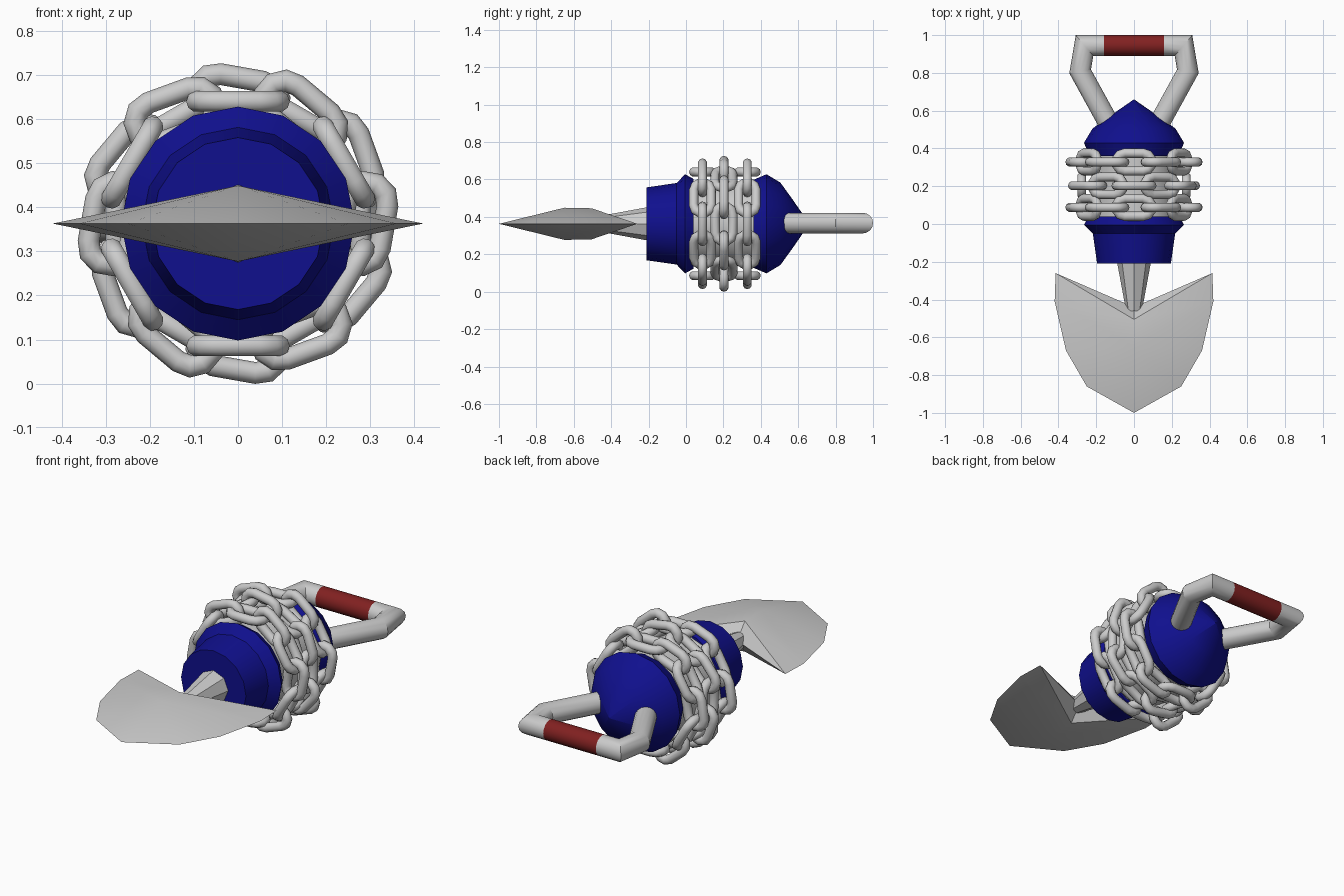
import bpy, bmesh
from math import sin, cos, pi, radians
from mathutils import Matrix, Vector

if "Cube" in bpy.data.objects:
    bpy.data.objects.remove(bpy.data.objects["Cube"])

ZC = 0.363  # height of the long axis

blue = bpy.data.materials.new("blue_paint")
blue.diffuse_color = (0.005, 0.005, 0.27, 1)
blue.use_nodes = True
blue.node_tree.nodes["Principled BSDF"].inputs["Base Color"].default_value = blue.diffuse_color
red = bpy.data.materials.new("red_paint")
red.diffuse_color = (0.22, 0.015, 0.015, 1)
red.use_nodes = True
red.node_tree.nodes["Principled BSDF"].inputs["Base Color"].default_value = red.diffuse_color


def finish(bm, name, mat=None, angle=30):
    bmesh.ops.recalc_face_normals(bm, faces=bm.faces[:])
    me = bpy.data.meshes.new(name)
    bm.to_mesh(me)
    bm.free()
    if mat:
        me.materials.append(mat)
    ob = bpy.data.objects.new(name, me)
    bpy.context.collection.objects.link(ob)
    bpy.ops.object.select_all(action='DESELECT')
    ob.select_set(True)
    bpy.context.view_layer.objects.active = ob
    bpy.ops.object.shade_smooth_by_angle(angle=radians(angle))
    return ob


def skin(bm, rings, closed=False):
    n = len(rings[0])
    for i in range(len(rings) if closed else len(rings) - 1):
        a, b = rings[i], rings[(i + 1) % len(rings)]
        for k in range(n):
            bm.faces.new((a[k], a[(k + 1) % n], b[(k + 1) % n], b[k]))
    if not closed:
        bm.faces.new(rings[0])
        bm.faces.new(rings[-1])


def tube(bm, path, r, sides, closed=False):
    """Round tube with mitred corners along a path in the XY plane."""
    pts = [Vector(p) for p in path]
    rings = []
    for i, p in enumerate(pts):
        d_in = (p - pts[i - 1]).normalized() if closed or i else None
        last = i == len(pts) - 1
        d_out = None if last and not closed else (pts[(i + 1) % len(pts)] - p).normalized()
        d_in, d_out = d_in or d_out, d_out or d_in
        t = (d_in + d_out).normalized()
        side = Vector((-t.y, t.x)) / t.dot(d_in)
        rings.append([bm.verts.new((p.x + side.x * r * cos(a), p.y + side.y * r * cos(a), r * sin(a)))
                      for a in (2 * pi * k / sides for k in range(sides))])
    skin(bm, rings, closed)


def lathe(name, profile, sides, mat=None, angle=30):
    """Solid of revolution round the y axis from (y, radius) pairs."""
    bm = bmesh.new()
    rings = [[bm.verts.new((r * sin(a), y, ZC + r * cos(a)))
              for a in (2 * pi * k / sides for k in range(sides))] for y, r in profile]
    skin(bm, rings)
    bmesh.ops.remove_doubles(bm, verts=bm.verts[:], dist=1e-4)
    return finish(bm, name, mat, angle)


# Body: front collar, core under the chains, domed back
lathe("front_collar", [(-0.21, 0.195), (-0.05, 0.218), (-0.005, 0.265), (0.04, 0.24)], 16, blue)
lathe("core", [(0.035, 0.225), (0.375, 0.225)], 16)
lathe("rear_dome", [(0.36, 0.235), (0.43, 0.265), (0.505, 0.22), (0.57, 0.13), (0.66, 0.0001)],
      16, blue, 45)

# Tapered stem between body and blade
lathe("stem", [(-0.2, 0.09), (-0.46, 0.042)], 8)

# Blade: flat rim with a ridge above and below
bm = bmesh.new()
half = [(0.25, -0.86), (0.36, -0.67), (0.42, -0.41), (0.415, -0.26)]
tip = bm.verts.new((0, -1, ZC))
notch = bm.verts.new((0, -0.44, ZC))
rims = [[bm.verts.new((s * x, y, ZC)) for x, y in half] for s in (1, -1)]
for up in (1, -1):
    mid = bm.verts.new((0, -0.65, ZC + up * 0.086))
    back = bm.verts.new((0, -0.505, ZC + up * 0.083))
    for a, b, c, d in rims:
        for face in ((tip, a, mid), (a, b, mid), (b, c, mid), (c, back, mid), (c, d, back), (d, notch, back)):
            bm.faces.new(face)
finish(bm, "blade", None, 30)

# Handle arms and grip
for s, name in ((1, "handle_arm_right"), (-1, "handle_arm_left")):
    bm = bmesh.new()
    tube(bm, [(s * 0.11, 0.49), (s * 0.285, 0.808), (s * 0.262, 0.945), (s * 0.158, 0.945)], 0.055, 16)
    finish(bm, name).location.z = ZC + 0.004
bm = bmesh.new()
tube(bm, [(-0.158, 0.945), (0.158, 0.945)], 0.055, 16)
finish(bm, "handle_grip", red).location.z = ZC + 0.004

# Chain link, then three rings of alternating flat and upright links
bm = bmesh.new()
R, L = 0.047, 0.048
arc = [-pi / 2 + pi * k / 5 for k in range(6)]
loop = [(L + R * cos(a), R * sin(a)) for a in arc]
tube(bm, loop + [(-x, -y) for x, y in loop], 0.0245, 10, True)
link = finish(bm, "chain_link", None, 60)
for row, y in enumerate((0.088, 0.203, 0.328)):
    for k in range(12):
        upright = (k + row) % 2 == 0
        # rows one and three have a flat link on top, the middle row an upright one
        upright = (k % 2 == 0) if row == 1 else (k % 2 == 1)
        ob = link if row == k == 0 else link.copy()
        if ob is not link:
            ob.name = f"chain_{row + 1}_link_{k + 1}"
            bpy.context.collection.objects.link(ob)
        m = Matrix.Translation((0, 0, ZC)) @ Matrix.Rotation(k * pi / 6, 4, 'Y')
        m = m @ Matrix.Translation((0, y, 0.284 if upright else 0.277))
        if upright:
            m = m @ Matrix.Rotation(radians(10), 4, 'Y') @ Matrix.Rotation(pi / 2, 4, 'X')
        ob.matrix_world = m
